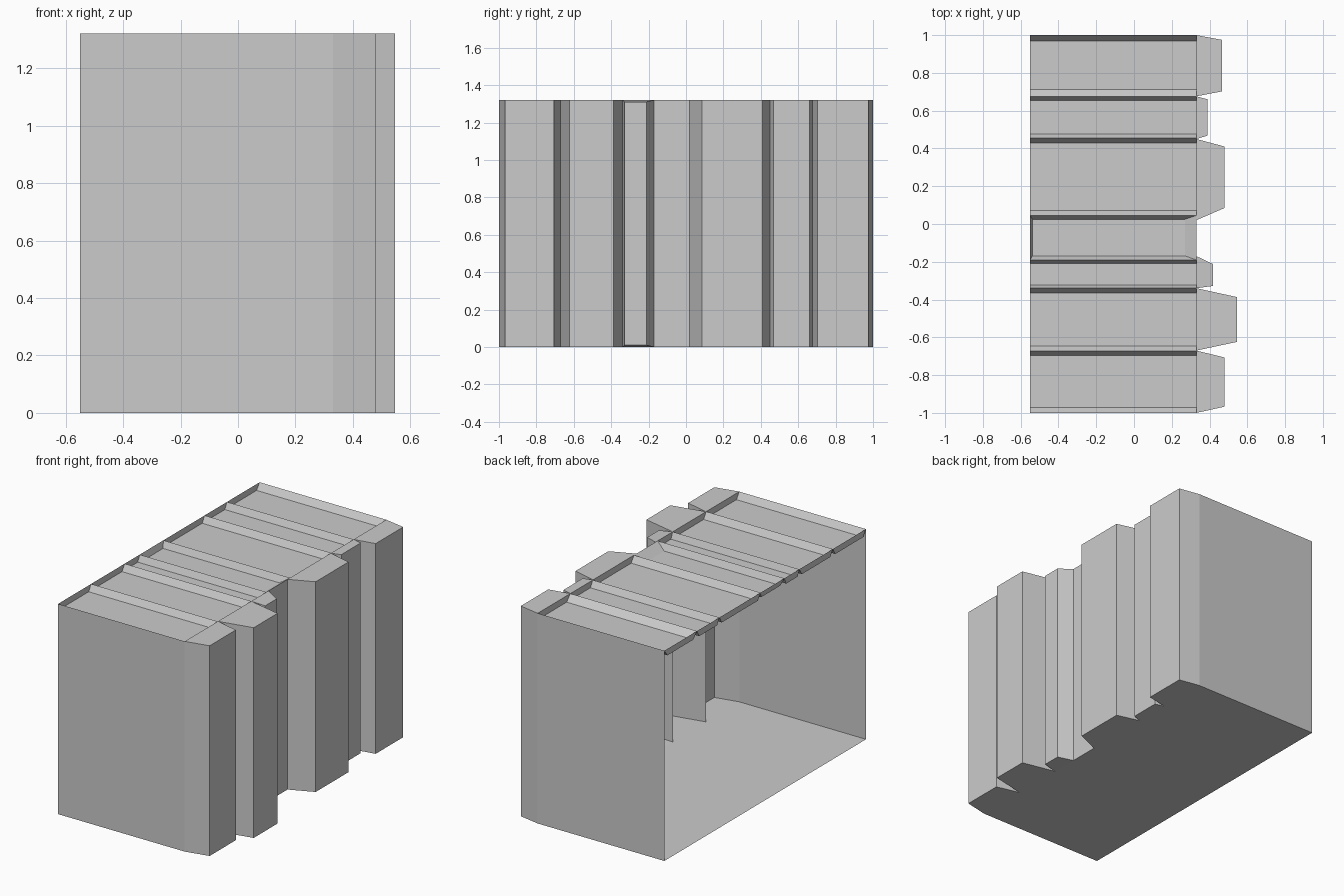
import bpy, bmesh

if "Cube" in bpy.data.objects:
    bpy.data.objects.remove(bpy.data.objects["Cube"])

H = 1.32        # height of the row
DEPTH = 0.04    # how far the page tops sink below the covers
BACK, HINGE = -0.55, 0.33


def make(name, faces):
    """Build one object from a list of faces given as corner points."""
    bm = bmesh.new()
    for pts in faces:
        bm.faces.new([bm.verts.new(p) for p in pts])
    bmesh.ops.remove_doubles(bm, verts=bm.verts, dist=0.0005)
    bmesh.ops.recalc_face_normals(bm, faces=bm.faces)
    mesh = bpy.data.meshes.new(name)
    bm.to_mesh(mesh)
    bm.free()
    obj = bpy.data.objects.new(name, mesh)
    bpy.context.collection.objects.link(obj)
    return obj


def frustum(base, top):
    """Side faces joining two matching rings of corners."""
    n = len(base)
    return [[base[i], base[(i + 1) % n], top[(i + 1) % n], top[i]] for i in range(n)]


def spine(name, y0, y1, x, f0, f1, lip=0.0):
    """Tapered spine from the hinge line out to a flat front."""
    base = [(HINGE, y0, 0), (HINGE, y1, 0), (HINGE, y1, H), (HINGE, y0, H)]
    front = [(x, f0, lip), (x, f1, lip), (x, f1, H - lip), (x, f0, H - lip)]
    make(name, frustum(base, front) + [front])


def page_top(name, y0, y1, s0, s1, xa=BACK, xb=HINGE):
    """Sunken tray with sloping long sides."""
    z = H - DEPTH
    rim = [(BACK, y0, H), (HINGE, y0, H), (HINGE, y1, H), (BACK, y1, H)]
    floor = [(xa, y0 + s0, z), (xb, y0 + s0, z), (xb, y1 - s1, z), (xa, y1 - s1, z)]
    make(name, frustum(rim, floor) + [floor])


# Spines: start, end, front x, front start, front end, lip
spines = [
    (-1.0, -0.67, 0.48, -0.967, -0.707, 0),
    (-0.67, -0.34, 0.546, -0.624, -0.387, 0),
    (-0.34, -0.17, 0.418, -0.328, -0.212, 0.01),
    (0.02, 0.45, 0.48, 0.085, 0.41, 0),
    (0.45, 0.676, 0.39, 0.468, 0.66, 0),
    (0.676, 1.0, 0.465, 0.702, 0.975, 0),
]
for i, s in enumerate(spines):
    spine(f"book_spine_{i + 1}", *s)

# Flat spine of the recessed book
make("recessed_spine", [[(HINGE, -0.17, 0), (HINGE, 0.02, 0), (HINGE, 0.02, H), (HINGE, -0.17, H)]])

# Page tops: start, end, slope widths, optional floor ends
tops = [
    (-1.0, -0.672, 0.028, 0.024),
    (-0.672, -0.339, 0.026, 0.026),
    (-0.339, -0.19, 0.017, 0.019),
    (-0.19, 0.045, 0.021, 0.02, BACK + 0.012, 0.27),
    (0.045, 0.454, 0.027, 0.024),
    (0.454, 0.676, 0.023, 0.021),
    (0.676, 1.0, 0.037, 0.03),
]
for i, t in enumerate(tops):
    page_top(f"page_top_{i + 1}", *t)

# End covers
for side, y in (("front", -1), ("back", 1)):
    make(f"{side}_cover", [[(BACK, y, 0), (HINGE, y, 0), (HINGE, y, H), (BACK, y, H)]])

# Bottom sheet, with the tapered spine undersides closed by the spines
make("bottom", [[(BACK, -1, 0), (HINGE, -1, 0), (HINGE, 1, 0), (BACK, 1, 0)]])

# Open the hinge side: spines and covers stay hollow toward the back
